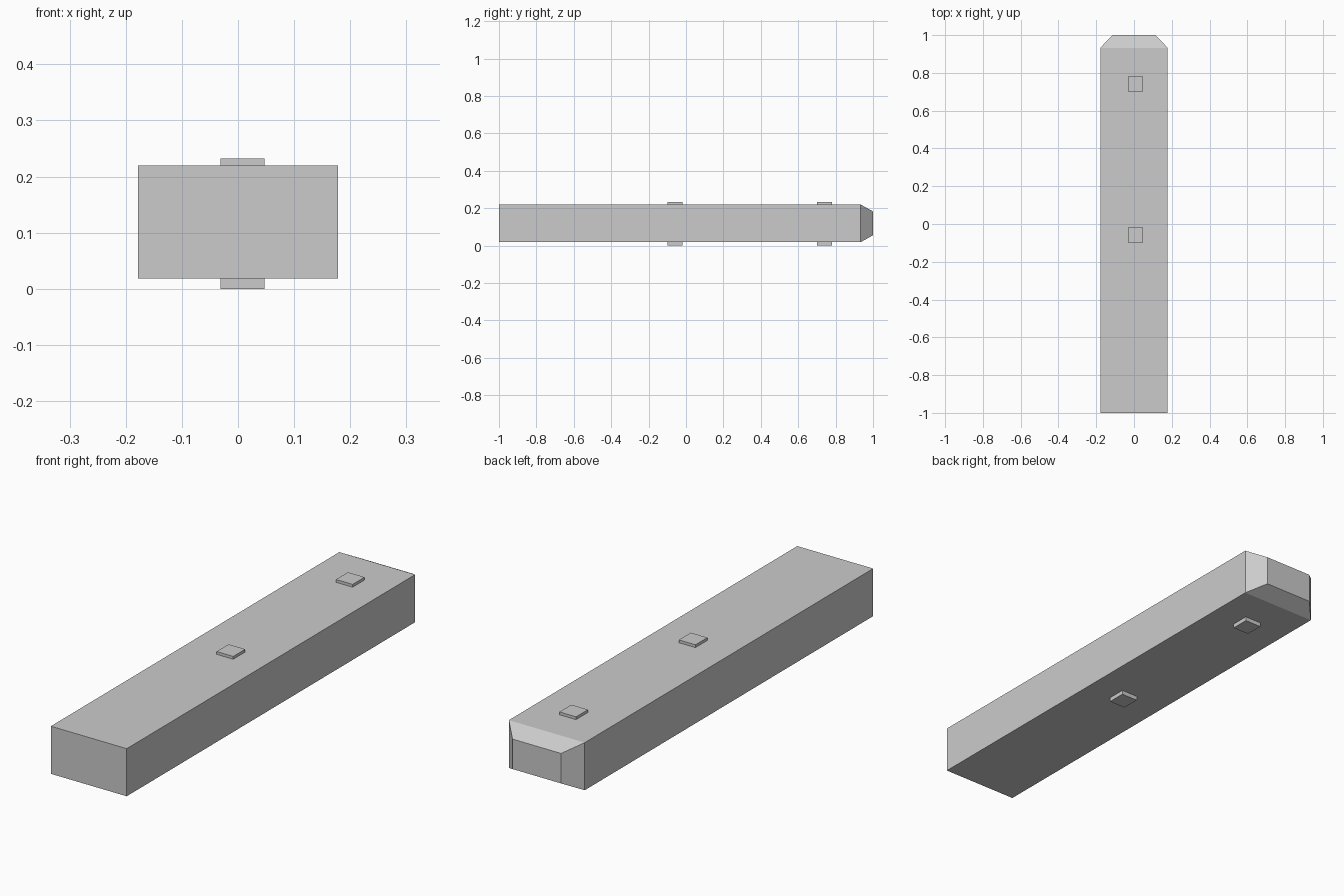
import bpy
import bmesh
from mathutils import Vector

cube = bpy.data.objects.get("Cube")
if cube:
    bpy.data.objects.remove(cube, do_unlink=True)

# Single plain grey finish
grey = bpy.data.materials.new("plain_grey")
grey.use_nodes = True
colour = (0.6, 0.6, 0.6, 1)
grey.diffuse_color = colour
grey.node_tree.nodes["Principled BSDF"].inputs["Base Color"].default_value = colour


def box_mesh(low, high):
    """Box between two opposite corners."""
    low, high = Vector(low), Vector(high)
    bm = bmesh.new()
    bmesh.ops.create_cube(bm, size=1)
    for v in bm.verts:
        v.co = (low + high) / 2 + v.co * (high - low)
    return bm


def finish(bm, name):
    bmesh.ops.recalc_face_normals(bm, faces=bm.faces)
    mesh = bpy.data.meshes.new(name)
    bm.to_mesh(mesh)
    bm.free()
    mesh.materials.append(grey)
    obj = bpy.data.objects.new(name, mesh)
    bpy.context.collection.objects.link(obj)


# Long bar whose back end tapers to a smaller flat face
BOTTOM, TOP, HALF = 0.018, 0.22, 0.178
TAPER_START = 0.933
bar = box_mesh((-HALF, -1, BOTTOM), (HALF, TAPER_START, TOP))
bar.faces.ensure_lookup_table()
back = max(bar.faces, key=lambda f: f.calc_center_median().y)
tip = bmesh.ops.extrude_discrete_faces(bar, faces=[back])["faces"][0]
middle = (BOTTOM + TOP) / 2
for v in tip.verts:
    v.co.x *= 0.64
    v.co.y = 1
    v.co.z = middle + (v.co.z - middle) * 0.63
finish(bar, "bar")

# Small square studs, matched above and below the bar
for place, y in (("middle", -0.059), ("back", 0.741)):
    for side, low, high in (("top", TOP, 0.232), ("bottom", 0, BOTTOM)):
        stud = box_mesh((-0.031, y - 0.04, low), (0.047, y + 0.04, high))
        finish(stud, f"{place}_{side}_stud")
